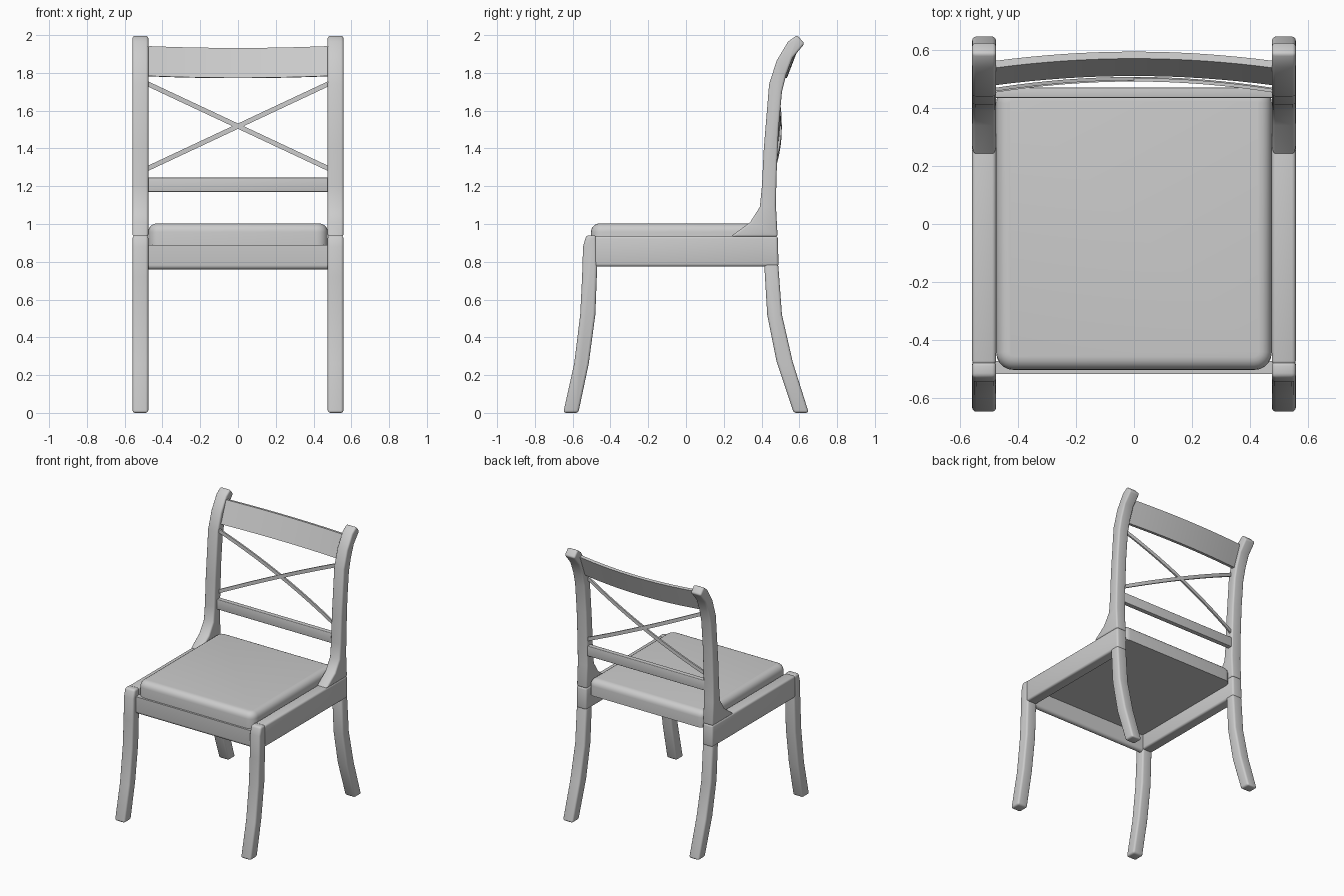
import bpy, bmesh, math

if "Cube" in bpy.data.objects:
    bpy.data.objects.remove(bpy.data.objects["Cube"])


def finish(name, bm, mirror=False):
    bmesh.ops.recalc_face_normals(bm, faces=bm.faces[:])
    mesh = bpy.data.meshes.new(name)
    bm.to_mesh(mesh)
    bm.free()
    ob = bpy.data.objects.new(name, mesh)
    bpy.context.collection.objects.link(ob)
    bpy.ops.object.select_all(action='DESELECT')
    ob.select_set(True)
    bpy.context.view_layer.objects.active = ob
    bpy.ops.object.shade_smooth_by_angle(angle=math.radians(38))
    if mirror:
        ob.modifiers.new("mirror", 'MIRROR')
    return ob


def sweep(name, x0, x1, section, steps=1, bevel=0.0, mirror=False):
    """Sweep a (y, z) outline along x; section(t) gives it for t in -1..1."""
    bm = bmesh.new()
    rings = []
    for i in range(steps + 1):
        f = i / steps
        rings.append([bm.verts.new((x0 + (x1 - x0) * f, y, z))
                      for y, z in section(2 * f - 1)])
    n = len(rings[0])
    for a, b in zip(rings, rings[1:]):
        for k in range(n):
            bm.faces.new((a[k], a[(k + 1) % n], b[(k + 1) % n], b[k]))
    bm.faces.new(rings[0])
    bm.faces.new(rings[-1])
    bmesh.ops.recalc_face_normals(bm, faces=bm.faces[:])
    if bevel:
        edges = [e for e in bm.edges if e.calc_face_angle(0) > math.radians(40)]
        bmesh.ops.bevel(bm, geom=edges, offset=bevel, segments=3, profile=0.5,
                        affect='EDGES', clamp_overlap=False)
    return finish(name, bm, mirror)


def side_part(name, outline, bevel=0.014):
    return sweep(name, 0.475, 0.558, lambda t: outline, 1, bevel, True)


# Sabre legs
side_part("front_leg", [
    (-0.65, 0), (-0.57, 0), (-0.515, 0.26), (-0.48, 0.52), (-0.47, 0.78),
    (-0.475, 0.94), (-0.528, 0.94), (-0.545, 0.88), (-0.55, 0.72),
    (-0.56, 0.52), (-0.592, 0.26)])
side_part("back_leg", [
    (0.57, 0), (0.65, 0), (0.565, 0.27), (0.508, 0.52), (0.488, 0.79),
    (0.414, 0.79), (0.43, 0.52), (0.48, 0.27)])

# Side rails of the seat frame
side_part("side_rail", [
    (-0.485, 0.775), (0.49, 0.775), (0.486, 0.937), (-0.485, 0.937)])

# Back posts with flared foot and scrolled top
side_part("back_post", [
    (0.235, 0.932), (0.485, 0.932), (0.476, 1.1), (0.479, 1.25), (0.49, 1.5),
    (0.508, 1.7), (0.53, 1.79), (0.565, 1.88), (0.628, 1.955), (0.588, 2.0),
    (0.54, 1.965), (0.48, 1.865), (0.44, 1.74), (0.412, 1.4), (0.402, 1.2),
    (0.391, 1.09), (0.34, 1.01)], 0.012)

# Front rail with rounded underside
arc = [(-0.495 + 0.022 * math.cos(a), 0.782 - 0.022 * math.sin(a))
       for a in [math.pi * i / 8 for i in range(9)]]
sweep("front_rail", -0.48, 0.48,
      lambda t: [(-0.517, 0.888), (-0.473, 0.888)] + arc)


# Bowed and tilted top rail
def top_section(t):
    b = 1 - t * t
    return [(y + 0.032 * b, z - 0.01 * b) for y, z in
            ((0.478, 1.784), (0.502, 1.782), (0.562, 1.938), (0.538, 1.942))]


sweep("top_rail", -0.48, 0.48, top_section, 16)

# Lower back bar
sweep("lower_bar", -0.48, 0.48, lambda t: [
    (0.435, 1.17), (0.47, 1.17), (0.47, 1.245), (0.435, 1.245)], 1, 0.004)

# Crossed back slats, bowed backwards
for s, name in ((1, "cross_slat_rising"), (-1, "cross_slat_falling")):
    def slat_section(t, s=s):
        y = 0.46 + 0.038 * (1 - t * t) - 0.004 * s * 0.5
        z = 1.518 + s * 0.225 * t
        return [(y - 0.005, z - 0.014), (y + 0.007, z - 0.014),
                (y + 0.007, z + 0.014), (y - 0.005, z + 0.014)]
    sweep(name, -0.48, 0.48, slat_section, 16)

# Seat cushion with rounded corners and top
bm = bmesh.new()
bmesh.ops.create_cube(bm, size=1)
for v in bm.verts:
    v.co = (v.co.x * 0.95, v.co.y * 0.972 - 0.017, v.co.z * 0.118 + 0.944)
upright = [e for e in bm.edges
           if abs(e.verts[0].co.z - e.verts[1].co.z) > 0.1]
for sign, radius in ((-1, 0.06), (1, 0.05)):
    edges = [e for e in upright if e.is_valid and e.verts[0].co.y * sign > 0]
    bmesh.ops.bevel(bm, geom=edges, offset=radius, segments=5, profile=0.5,
                    affect='EDGES')
    upright = [e for e in bm.edges
               if abs(e.verts[0].co.z - e.verts[1].co.z) > 0.1]
rim = [e for e in bm.edges
       if all(v.co.z > 1.0 for v in e.verts) and e.calc_face_angle(0) > 1]
bmesh.ops.bevel(bm, geom=rim, offset=0.045, segments=5, profile=0.5,
                affect='EDGES')
finish("seat_cushion", bm)
